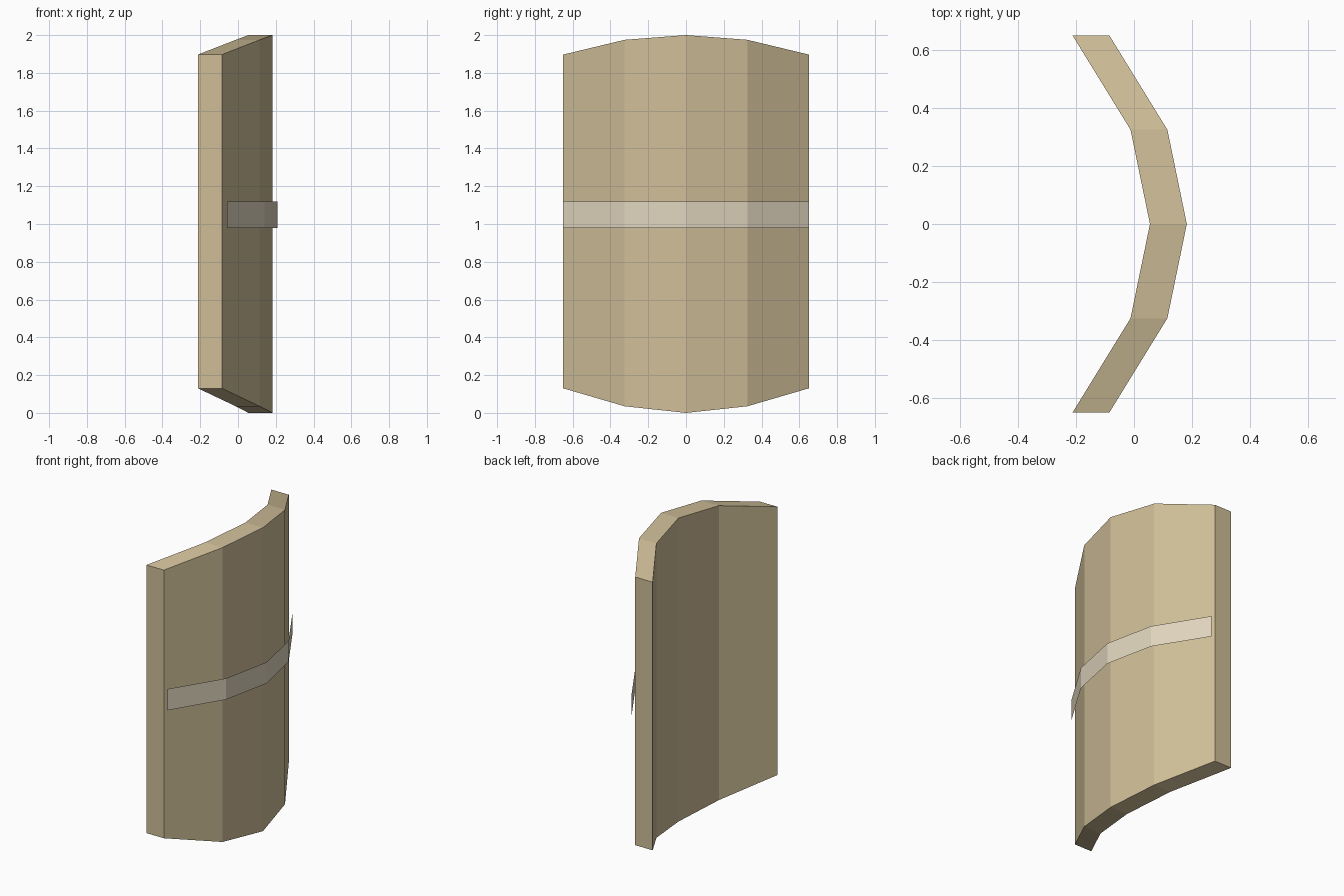
import bpy, bmesh

if "Cube" in bpy.data.objects:
    bpy.data.objects.remove(bpy.data.objects["Cube"])

# Half profile from the centre line outward: y, outer face x, bottom z, top z
HALF = [(0.0, 0.182, 0.0, 2.0), (0.325, 0.115, 0.035, 1.975), (0.65, -0.085, 0.13, 1.897)]
PROFILE = [(-y, x, b, t) for y, x, b, t in HALF[:0:-1]] + HALF
THICKNESS = 0.127
BAND_GAP = 0.026


def make_material(name, color):
    mat = bpy.data.materials.new(name)
    mat.diffuse_color = (*color, 1.0)
    mat.use_nodes = True
    mat.node_tree.nodes["Principled BSDF"].inputs["Base Color"].default_value = mat.diffuse_color
    return mat


def curved_panel(name, columns, mat, thickness=0.0):
    """Vertical sheet through (x, y, bottom, top) columns, optionally thickened toward -x."""
    bm = bmesh.new()
    pairs = [(bm.verts.new((x, y, b)), bm.verts.new((x, y, t))) for x, y, b, t in columns]
    faces = [bm.faces.new((p[0], q[0], q[1], p[1])) for p, q in zip(pairs, pairs[1:])]
    if thickness:
        result = bmesh.ops.extrude_face_region(bm, geom=faces, use_keep_orig=True)
        moved = [v for v in result["geom"] if isinstance(v, bmesh.types.BMVert)]
        bmesh.ops.translate(bm, verts=moved, vec=(-thickness, 0, 0))
        bmesh.ops.recalc_face_normals(bm, faces=bm.faces)
    mesh = bpy.data.meshes.new(name)
    bm.to_mesh(mesh)
    bm.free()
    mesh.materials.append(mat)
    obj = bpy.data.objects.new(name, mesh)
    bpy.context.collection.objects.link(obj)
    return obj


# Thick bent shield body
wood = make_material("tan", (0.62, 0.51, 0.31))
curved_panel("shield_body", [(x, y, b, t) for y, x, b, t in PROFILE], wood, THICKNESS)

# Thin pale band floating just off the outer face
pale = make_material("pale", (0.74, 0.66, 0.51))
curved_panel("shield_band", [(x + BAND_GAP, y, 0.98, 1.12) for y, x, _, _ in PROFILE], pale)
